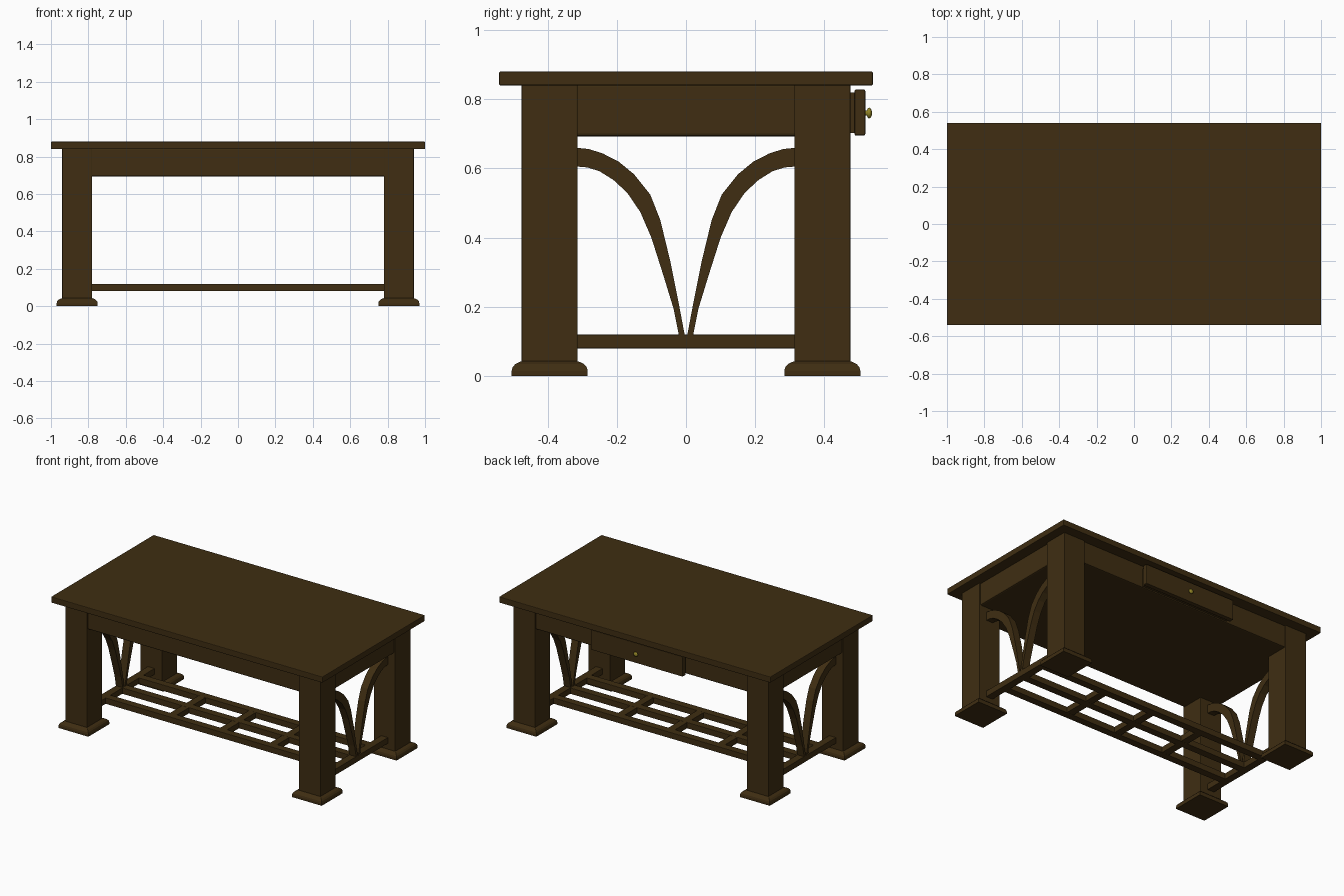
import bpy, bmesh, math
from mathutils import Matrix

if "Cube" in bpy.data.objects:
    bpy.data.objects.remove(bpy.data.objects["Cube"])


def material(name, color):
    m = bpy.data.materials.new(name)
    m.diffuse_color = color
    m.use_nodes = True
    m.node_tree.nodes["Principled BSDF"].inputs["Base Color"].default_value = m.diffuse_color
    return m


wood = material("dark_wood", (0.05, 0.027, 0.006, 1))
brass = material("brass", (0.30, 0.24, 0.02, 1))


def finish(name, bm, mat=wood, bevel=0.0, smooth=False):
    bmesh.ops.recalc_face_normals(bm, faces=bm.faces)
    me = bpy.data.meshes.new(name)
    bm.to_mesh(me)
    bm.free()
    me.materials.append(mat)
    ob = bpy.data.objects.new(name, me)
    bpy.context.collection.objects.link(ob)
    if bevel:
        mod = ob.modifiers.new("Bevel", "BEVEL")
        mod.width = bevel
        mod.segments = 2
    if smooth:
        for p in me.polygons:
            p.use_smooth = True
    return ob


def box(name, x0, x1, y0, y1, z0, z1, bevel=0.0):
    bm = bmesh.new()
    size = Matrix.Diagonal((x1 - x0, y1 - y0, z1 - z0, 1))
    mid = Matrix.Translation(((x0 + x1) / 2, (y0 + y1) / 2, (z0 + z1) / 2))
    bmesh.ops.create_cube(bm, size=1, matrix=mid @ size)
    return finish(name, bm, bevel=bevel)


def lathe(name, profile, sides, matrix, mat, turn=0.0, smooth=False):
    bm = bmesh.new()
    rings = []
    for r, z in profile:
        rings.append([bm.verts.new(matrix @ Matrix.Rotation(turn + 2 * math.pi * i / sides, 4, "Z")
                                   @ Matrix.Translation((r, 0, z)).to_translation())
                      for i in range(sides)])
    for a, b in zip(rings, rings[1:]):
        for i in range(sides):
            j = (i + 1) % sides
            bm.faces.new((a[i], a[j], b[j], b[i]))
    bm.faces.new(rings[0])
    bm.faces.new(rings[-1])
    return finish(name, bm, mat, smooth=smooth)


# Top and apron block
box("table_top", -1, 1, -0.54, 0.54, 0.84, 0.88, 0.004)
box("apron", -0.93, 0.93, -0.467, 0.467, 0.693, 0.845, 0.008)

# Legs with square rounded-over feet
foot = [(0.11, 0), (0.11, 0.015), (0.107, 0.026), (0.099, 0.035), (0.087, 0.041), (0.08, 0.043)]
foot = [(h * math.sqrt(2), z) for h, z in foot]
for sx in (-1, 1):
    for sy in (-1, 1):
        cx, cy = sx * 0.86, sy * 0.394
        box("leg", cx - 0.08, cx + 0.08, cy - 0.081, cy + 0.081, 0.01, 0.845, 0.003)
        lathe("foot", foot, 4, Matrix.Translation((cx, cy, 0)), wood, math.pi / 4)

# Side stretchers and lower lattice shelf
for sx in (-1, 1):
    box("side_stretcher", sx * 0.86 - 0.025, sx * 0.86 + 0.025, -0.32, 0.32, 0.08, 0.12, 0.002)
for y in (-0.175, 0, 0.175):
    box("long_stretcher", -0.86, 0.86, y - 0.025, y + 0.025, 0.08, 0.12, 0.002)
for x in (-0.37, 0, 0.37):
    box("cross_bar", x - 0.025, x + 0.025, -0.175, 0.175, 0.081, 0.119)

# Curved brackets: upper edge then lower edge, as (distance from centre, height)
upper = [(0.32, 0.66), (0.28, 0.656), (0.24, 0.643), (0.195, 0.62), (0.15, 0.583), (0.103, 0.524),
         (0.074, 0.45), (0.045, 0.33), (0.021, 0.21), (0.003, 0.115)]
lower = [(0.32, 0.606), (0.285, 0.603), (0.25, 0.592), (0.21, 0.567), (0.17, 0.53), (0.132, 0.474),
         (0.1, 0.4), (0.065, 0.29), (0.036, 0.195), (0.02, 0.115)]
for sx in (-1, 1):
    for sy in (-1, 1):
        bm = bmesh.new()
        rails = [[bm.verts.new((sx * 0.86 + dx, sy * y, z)) for y, z in edge]
                 for edge, dx in ((upper, -0.025), (upper, 0.025), (lower, 0.025), (lower, -0.025))]
        for k in range(4):
            a, b = rails[k], rails[(k + 1) % 4]
            for i in range(len(a) - 1):
                bm.faces.new((a[i], a[i + 1], b[i + 1], b[i]))
        for i in (0, -1):
            bm.faces.new([r[i] for r in rails])
        finish("curved_bracket", bm)

# Drawer on the back, with a round knob
box("drawer_body", -0.325, 0.325, 0.44, 0.49, 0.702, 0.82)
box("drawer_front", -0.338, 0.338, 0.487, 0.518, 0.695, 0.828, 0.004)
knob = [(0.007, -0.005), (0.007, 0.004), (0.013, 0.007), (0.016, 0.011), (0.013, 0.016), (0.006, 0.019)]
lathe("drawer_knob", knob, 20,
      Matrix.Translation((0, 0.518, 0.76)) @ Matrix.Rotation(-math.pi / 2, 4, "X"), brass, smooth=True)
